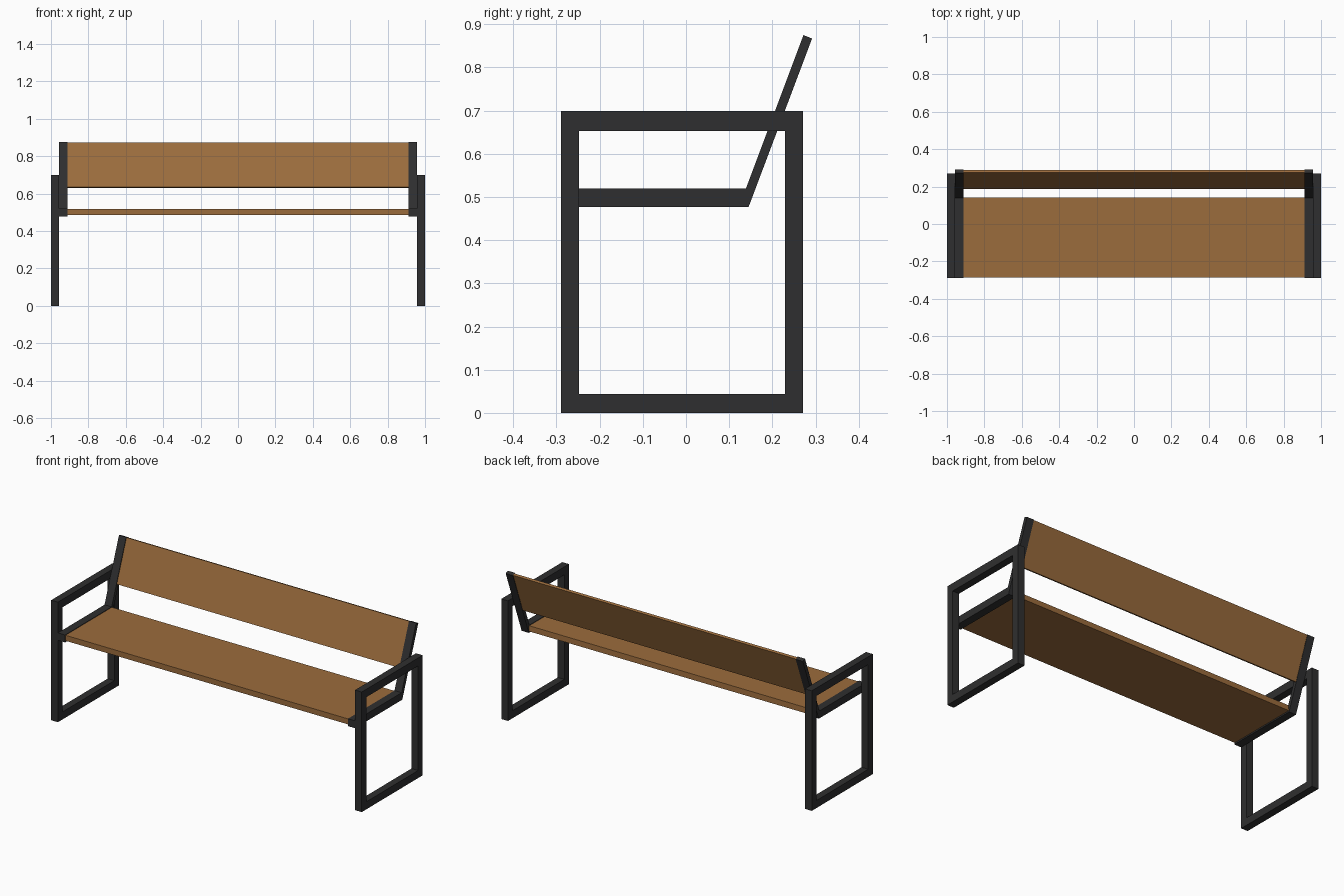
import bpy, bmesh

if "Cube" in bpy.data.objects:
    bpy.data.objects.remove(bpy.data.objects["Cube"])


def material(name, rgb):
    m = bpy.data.materials.new(name)
    m.diffuse_color = (*rgb, 1.0)
    m.use_nodes = True
    m.node_tree.nodes["Principled BSDF"].inputs["Base Color"].default_value = m.diffuse_color
    return m


METAL = material("dark metal", (0.028, 0.028, 0.029))
WOOD = material("brown wood", (0.33, 0.15, 0.046))


def finish(bm, name, mat):
    bmesh.ops.recalc_face_normals(bm, faces=bm.faces)
    me = bpy.data.meshes.new(name)
    bm.to_mesh(me)
    bm.free()
    me.materials.append(mat)
    ob = bpy.data.objects.new(name, me)
    bpy.context.collection.objects.link(ob)
    return ob


def extrude_profile(name, pts, x0, x1, mat):
    """Side profile of (y, z) points, extruded along x."""
    bm = bmesh.new()
    f = bm.faces.new([bm.verts.new((x0, y, z)) for y, z in pts])
    r = bmesh.ops.extrude_face_region(bm, geom=[f])
    vs = [g for g in r["geom"] if isinstance(g, bmesh.types.BMVert)]
    bmesh.ops.translate(bm, verts=vs, vec=(x1 - x0, 0, 0))
    return finish(bm, name, mat)


def rect(y0, y1, z0, z1):
    return [(y0, z0), (y1, z0), (y1, z1), (y0, z1)]


def ring_frame(name, outer, inner, x0, x1, mat):
    """Closed mitred frame between two matching loops."""
    bm = bmesh.new()
    loops = [[bm.verts.new((x, y, z)) for y, z in pts]
             for x, pts in ((x0, outer), (x1, outer), (x1, inner), (x0, inner))]
    n = len(outer)
    for k in range(4):
        a, b = loops[k], loops[(k + 1) % 4]
        for i in range(n):
            j = (i + 1) % n
            bm.faces.new((a[i], a[j], b[j], b[i]))
    return finish(bm, name, mat)


# Bent bar carrying the seat and the reclined back
bar = [(-0.29, 0.477), (0.145, 0.477), (0.292, 0.867),
       (0.272, 0.875), (0.139, 0.52), (-0.29, 0.52)]

for side, s in (("left", -1), ("right", 1)):
    # Rectangular leg and armrest frame
    ring_frame(side + "_leg_frame", rect(-0.29, 0.271, 0.0, 0.699),
               rect(-0.248, 0.229, 0.044, 0.653), s * 0.957, s * 1.0, METAL)
    extrude_profile(side + "_support_bar", bar, s * 0.911, s * 0.957, METAL)

# Seat board
extrude_profile("seat", [(-0.286, 0.485), (0.143, 0.485), (0.141, 0.517), (-0.286, 0.517)],
                -0.911, 0.911, WOOD)

# Reclined back board, lying inside the thickness of the bars
extrude_profile("backrest", [(0.186, 0.634), (0.200, 0.629), (0.289, 0.867), (0.275, 0.872)],
                -0.911, 0.911, WOOD)
